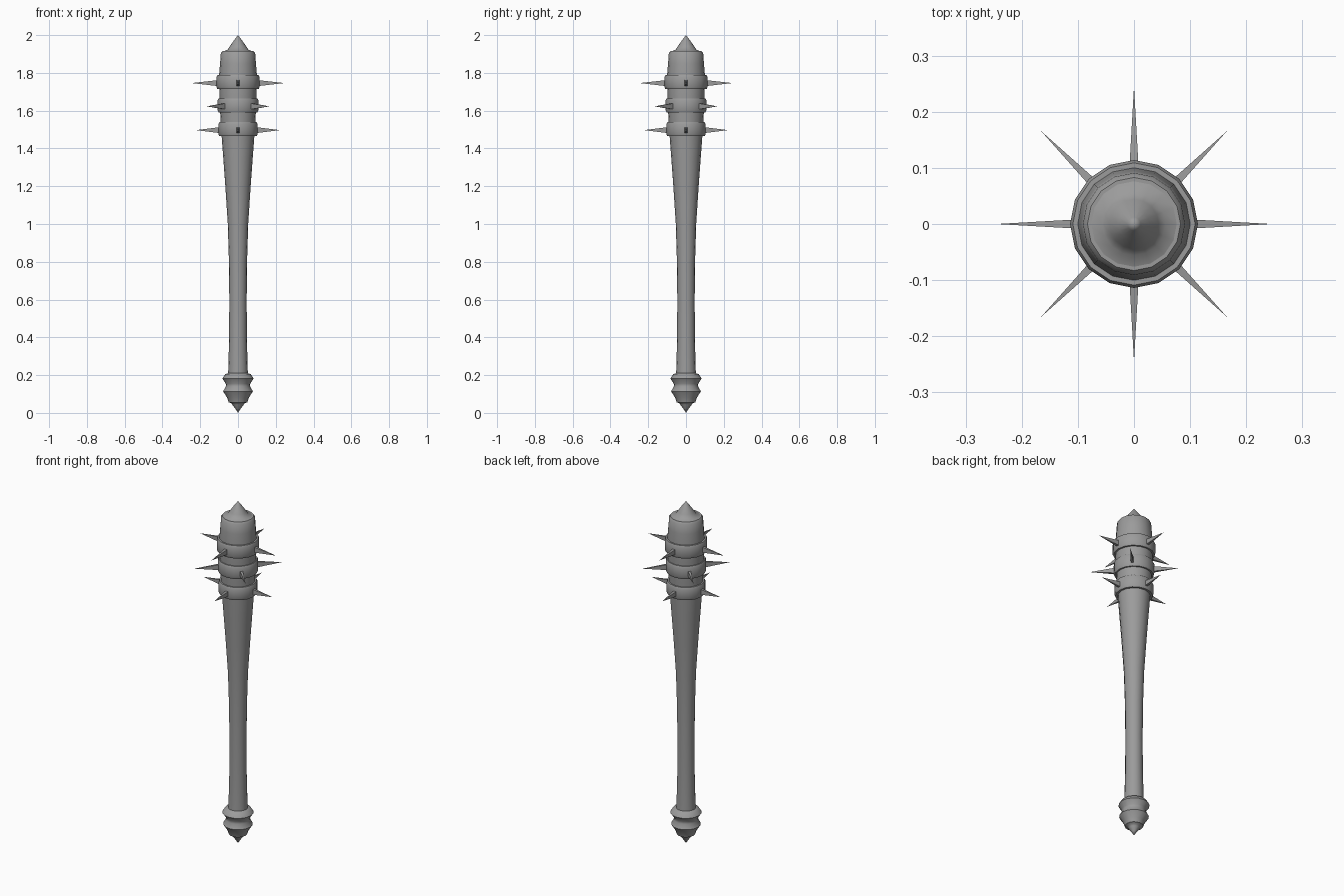
import bpy, bmesh
from math import pi, radians
from mathutils import Matrix

if "Cube" in bpy.data.objects:
    bpy.data.objects.remove(bpy.data.objects["Cube"])

SIDES = 16

# Dark grey iron and wood
grey = bpy.data.materials.new("dark_grey")
grey.diffuse_color = (0.33, 0.33, 0.33, 1)
grey.use_nodes = True
grey.node_tree.nodes["Principled BSDF"].inputs["Base Color"].default_value = grey.diffuse_color


def finish(bm, name, angle):
    bmesh.ops.remove_doubles(bm, verts=bm.verts, dist=1e-5)
    bmesh.ops.recalc_face_normals(bm, faces=bm.faces)
    me = bpy.data.meshes.new(name)
    bm.to_mesh(me)
    bm.free()
    me.materials.append(grey)
    ob = bpy.data.objects.new(name, me)
    bpy.context.collection.objects.link(ob)
    bpy.ops.object.select_all(action='DESELECT')
    ob.select_set(True)
    bpy.context.view_layer.objects.active = ob
    bpy.ops.object.shade_smooth_by_angle(angle=radians(angle))
    return ob


def lathe(name, profile, angle=50, closed=False):
    """Spin (radius, z) points around the z axis."""
    bm = bmesh.new()
    verts = [bm.verts.new((r, 0, z)) for r, z in profile]
    pairs = list(zip(verts, verts[1:]))
    if closed:
        pairs.append((verts[-1], verts[0]))
    edges = [bm.edges.new(p) for p in pairs]
    bmesh.ops.spin(bm, geom=verts + edges, cent=(0, 0, 0), axis=(0, 0, 1),
                   angle=2 * pi, steps=SIDES)
    return finish(bm, name, angle)


def spike_ring(name, z, tip, base, start):
    """Four flattened, four-sided spikes pointing outwards."""
    bm = bmesh.new()
    for i in range(4):
        m = (Matrix.Rotation(radians(start + 90 * i), 4, 'Z')
             @ Matrix.Translation(((tip + base) / 2, 0, z))
             @ Matrix.Diagonal((1, 0.5, 1, 1))
             @ Matrix.Rotation(pi / 2, 4, 'Y')
             @ Matrix.Rotation(pi / 4, 4, 'Z'))
        bmesh.ops.create_cone(bm, cap_ends=True, segments=4, radius1=0.023,
                              radius2=0, depth=tip - base, matrix=m)
    finish(bm, name, 50)


# Tapered club: shaft, head and shoulder
lathe("club_shaft", [
    (0, 0.19), (0.053, 0.19), (0.051, 0.24), (0.047, 0.4), (0.046, 0.6),
    (0.048, 0.8), (0.054, 1.0), (0.067, 1.2), (0.078, 1.35), (0.087, 1.47),
    (0.093, 1.56), (0.098, 1.68), (0.101, 1.78), (0.095, 1.85),
    (0.091, 1.905), (0.083, 1.915), (0, 1.915)])

# Pointed cap on the head
lathe("top_point", [
    (0, 1.905), (0.083, 1.913), (0.056, 1.921), (0.044, 1.94),
    (0.028, 1.963), (0.012, 1.985), (0, 2.0)], 70)

# Turned pommel at the foot
lathe("pommel", [
    (0, 0), (0.014, 0.022), (0.03, 0.043), (0.033, 0.05), (0.049, 0.056),
    (0.057, 0.08), (0.079, 0.114), (0.064, 0.14), (0.065, 0.155),
    (0.083, 0.182), (0.068, 0.205), (0.05, 0.211), (0, 0.211)])

# Metal bands with their spikes: z, radius, half height, spike tip, first angle
for label, z, r, h, tip, start in [
        ("upper", 1.751, 0.114, 0.037, 0.245, 0),
        ("middle", 1.628, 0.108, 0.037, 0.235, 45),
        ("lower", 1.502, 0.104, 0.037, 0.222, 0)]:
    lathe(label + "_band", [
        (r - 0.025, z - h), (r - 0.005, z - h), (r, z - h * 0.7),
        (r, z + h * 0.7), (r - 0.005, z + h), (r - 0.025, z + h)], closed=True)
    spike_ring(label + "_spikes", z - 0.005, tip, r - 0.012, start)
